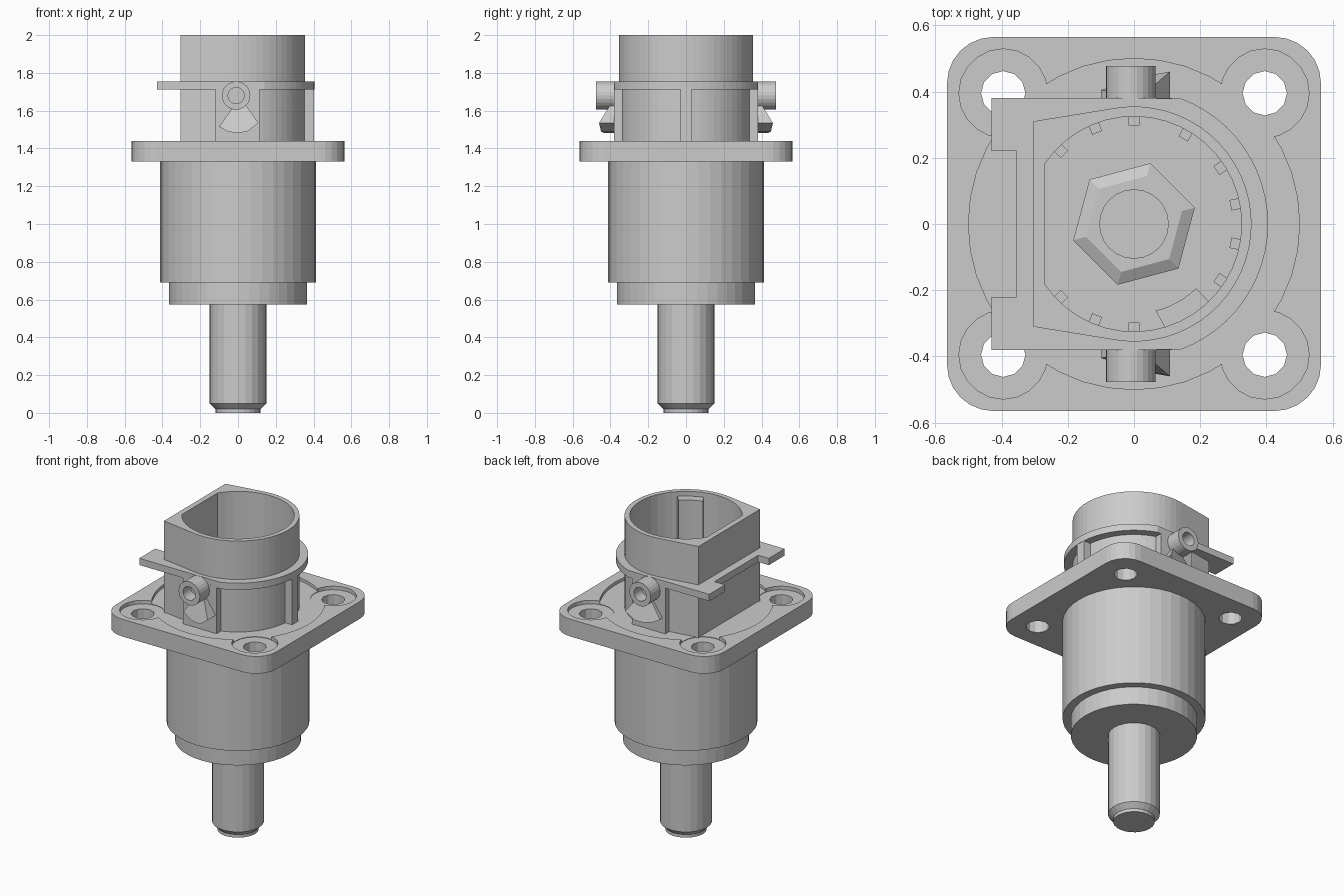
import bpy, bmesh
from math import sin, cos, radians, acos, degrees
from mathutils import Vector

if "Cube" in bpy.data.objects:
    bpy.data.objects.remove(bpy.data.objects["Cube"])


def arc(r, a0, a1, n, cx=0, cy=0):
    return [(cx + r * cos(radians(a0 + (a1 - a0) * i / n)),
             cy + r * sin(radians(a0 + (a1 - a0) * i / n))) for i in range(n + 1)]


def circle(r, n, cx=0, cy=0, start=0):
    return arc(r, start, start + 360, n, cx, cy)[:-1]


def loft(name, loops):
    """Closed solid through a list of equal-length 3D loops."""
    bm = bmesh.new()
    rings = [[bm.verts.new(p) for p in lp] for lp in loops]
    n = len(rings[0])
    bm.faces.new(rings[0])
    bm.faces.new(rings[-1])
    for a, b in zip(rings, rings[1:]):
        for i in range(n):
            bm.faces.new((a[i], a[(i + 1) % n], b[(i + 1) % n], b[i]))
    bmesh.ops.recalc_face_normals(bm, faces=bm.faces)
    me = bpy.data.meshes.new(name)
    bm.to_mesh(me)
    bm.free()
    ob = bpy.data.objects.new(name, me)
    bpy.context.collection.objects.link(ob)
    return ob


def prism(name, pts, z0, z1):
    return loft(name, [[(x, y, z) for x, y in pts] for z in (z0, z1)])


def lathe(name, prof, n, start=0):
    return loft(name, [[(x, y, z) for x, y in circle(r, n, start=start)] for r, z in prof])


def prism_y(name, pts, y0, y1):
    return loft(name, [[(x, y, z) for x, z in pts] for y in (y0, y1)])


def box(name, x0, x1, y0, y1, z0, z1):
    return prism(name, [(x0, y0), (x1, y0), (x1, y1), (x0, y1)], z0, z1)


def cut(ob, cutters):
    for c in cutters:
        c.hide_render = True
        m = ob.modifiers.new("cut", 'BOOLEAN')
        m.operation, m.solver, m.object = 'DIFFERENCE', 'EXACT', c
        bpy.context.view_layer.objects.active = ob
        bpy.ops.object.modifier_apply(modifier=m.name)


def mirror_y(ob):
    ob.modifiers.new("mirror", 'MIRROR').use_axis = (False, True, False)


FLOOR = 1.1

# D-shaped socket cutter
a = degrees(acos(-0.27 / 0.325))
socket = prism("socket_cutter", arc(0.325, -a, a, 36), FLOOR, 2.1)

# Shaft with chamfered tip, and stepped barrel
lathe("shaft", [(0.12, 0), (0.12, 0.02), (0.15, 0.05), (0.15, 0.6)], 24)
body = lathe("barrel", [(0.365, 0.575), (0.365, 0.69), (0.413, 0.69), (0.413, 1.35)], 40)
cut(body, [socket])

# Square flange: shallow round recess, counterbored corner holes
k = 0.565 - 0.14
outline = []
for i, (sx, sy) in enumerate([(1, 1), (-1, 1), (-1, -1), (1, -1)]):
    outline += arc(0.14, 90 * i, 90 * i + 90, 6, sx * k, sy * k)
flange = prism("flange", outline, 1.33, 1.44)
cutters = [prism("recess_cutter", circle(0.5, 40), 1.42, 1.5), socket]
for sx in (-1, 1):
    for sy in (-1, 1):
        cutters.append(prism("bore_cutter", circle(0.134, 20, sx * 0.395, sy * 0.395), 1.417, 1.5))
        cutters.append(prism("hole_cutter", circle(0.067, 12, sx * 0.395, sy * 0.395), 1.2, 1.5))
cut(flange, cutters)

# D-shaped neck
neck = prism("neck", [(-0.305, -0.31)] + arc(0.355, -99, 99, 32) + [(-0.305, 0.31)], 1.41, 2.0)
cut(neck, [socket])

# Collar plate with notched tab
collar = prism("collar", [(-0.43, -0.38)] + arc(0.405, -69.7, 69.7, 24) +
               [(-0.43, 0.38), (-0.43, 0.22), (-0.355, 0.22), (-0.355, -0.22), (-0.43, -0.22)],
               1.712, 1.755)
cut(collar, [socket])

# Ribs and pivot pads under the collar
box("side_rib", 0.34, 0.403, -0.03, 0.03, 1.41, 1.72)
mirror_y(box("pivot_pad", -0.12, 0.115, 0.335, 0.38, 1.41, 1.72))

# Hollow pivot bosses on both sides
boss = prism_y("pivot_boss", circle(0.075, 24, -0.01, 1.68), 0.37, 0.477)
cut(boss, [prism_y("boss_cutter", circle(0.043, 20, -0.01, 1.68), 0.4, 0.55)])
mirror_y(boss)

# Ramped fan below each boss, thicker toward +x and the bottom
fan = [(-0.03, 1.615), (-0.1, 1.515), (-0.05, 1.488), (0, 1.482), (0.05, 1.49),
       (0.108, 1.535), (0.045, 1.625)]
front_y = [0.395, 0.405, 0.42, 0.435, 0.45, 0.46, 0.405]
mirror_y(loft("locking_ramp", [[(x, 0.37, z) for x, z in fan],
                               [(x, y, z) for (x, z), y in zip(fan, front_y)]]))

# Polarising key inside the rim
prism("socket_key", arc(0.335, -73, -46, 6) + arc(0.27, -46, -76, 6), FLOOR, 1.97)

# Small splines around the inside wall
for i, deg in enumerate((90, 112, 135, 60, 33, 11, -11, -33, -90, -112, -135)):
    u = Vector((cos(radians(deg)), sin(radians(deg))))
    v = Vector((-u.y, u.x)) * 0.016
    prism("spline_%d" % i, [tuple(u * 0.297 - v), tuple(u * 0.335 - v),
                            tuple(u * 0.335 + v), tuple(u * 0.297 + v)], FLOOR, 1.6)

# Hex nut and centre pin on the socket floor
lathe("hex_nut", [(0.19, FLOOR - 0.01), (0.19, 1.17), (0.15, 1.19)], 6, start=15)
lathe("centre_pin", [(0.105, FLOOR), (0.105, 1.26)], 24)

# Remove the cutters
for ob in list(bpy.data.objects):
    if "cutter" in ob.name:
        bpy.data.objects.remove(ob, do_unlink=True)
